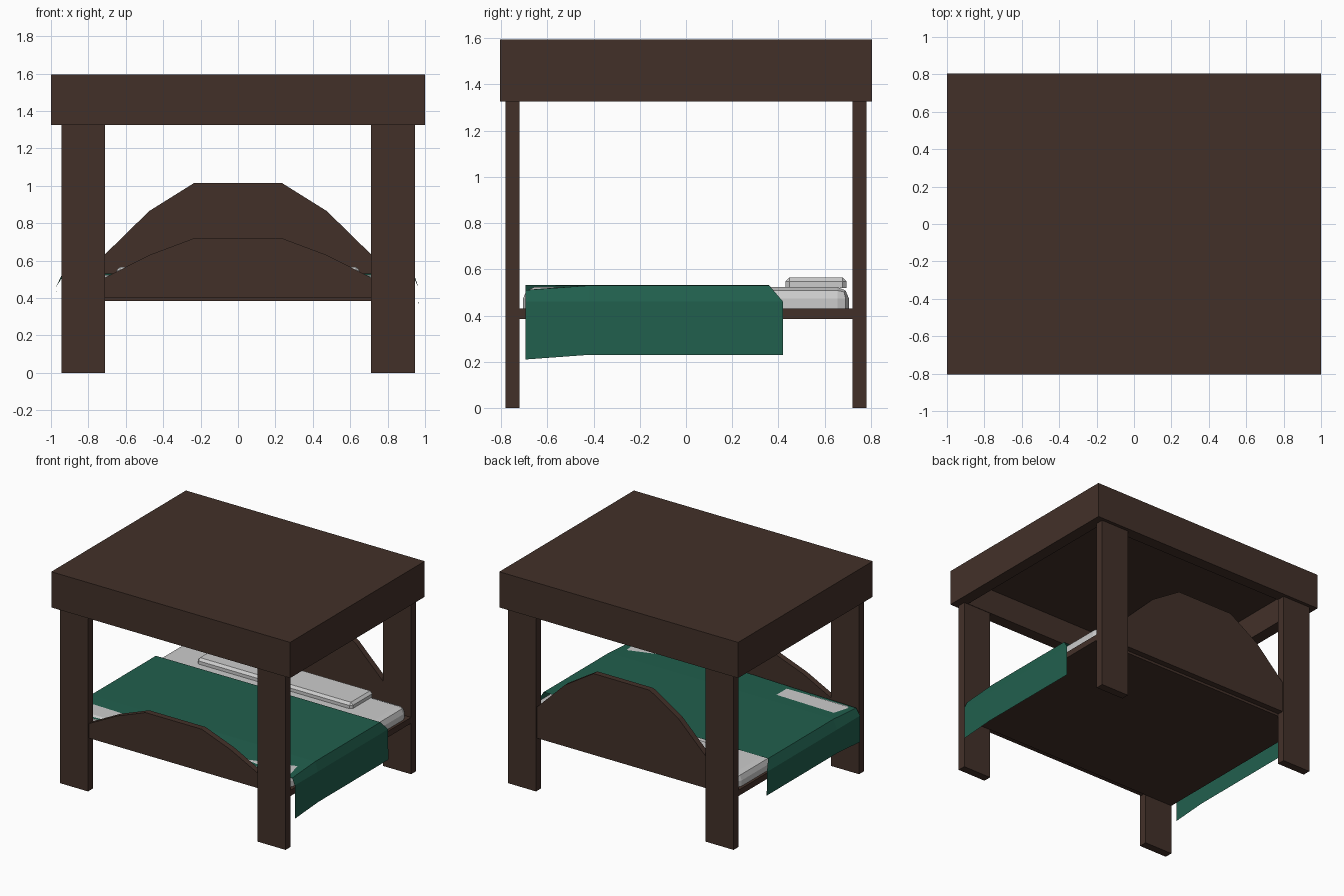
import bpy, bmesh

if "Cube" in bpy.data.objects:
    bpy.data.objects.remove(bpy.data.objects["Cube"])

def material(name, rgb):
    m = bpy.data.materials.new(name)
    m.diffuse_color = (*rgb, 1)
    m.use_nodes = True
    m.node_tree.nodes["Principled BSDF"].inputs["Base Color"].default_value = m.diffuse_color
    return m

WOOD = material("dark_wood", (0.055, 0.03, 0.022))
GREEN = material("green_cloth", (0.015, 0.115, 0.075))

def finish(name, bm, mat=None):
    bmesh.ops.recalc_face_normals(bm, faces=bm.faces)
    me = bpy.data.meshes.new(name)
    bm.to_mesh(me)
    bm.free()
    ob = bpy.data.objects.new(name, me)
    bpy.context.collection.objects.link(ob)
    if mat:
        me.materials.append(mat)
    return ob

def box_bm(x, y, z):
    bm = bmesh.new()
    bmesh.ops.create_cube(bm, size=1)
    for v in bm.verts:
        v.co = [r[0] + (c + 0.5) * (r[1] - r[0]) for c, r in zip(v.co, (x, y, z))]
    return bm

def bevel_top(bm, width, segments):
    zmin = min(v.co.z for v in bm.verts)
    edges = [e for e in bm.edges if max(v.co.z for v in e.verts) > zmin + 0.001]
    bmesh.ops.bevel(bm, geom=edges, offset=width, segments=segments,
                    profile=0.5, affect='EDGES')

# canopy: a deep slab hollowed from below
bm = box_bm((-1, 1), (-0.805, 0.805), (1.325, 1.595))
bm.normal_update()
under = min(bm.faces, key=lambda f: f.calc_center_median().z)
bmesh.ops.inset_region(bm, faces=[under], thickness=0.125)
inner = bmesh.ops.extrude_discrete_faces(bm, faces=[under])["faces"][0]
for v in inner.verts:
    v.co.z += 0.19
finish("canopy", bm, WOOD)

# four flat posts
for sx, side in ((-1, "left"), (1, "right")):
    for sy, end in ((-1, "front"), (1, "back")):
        xs = sorted((sx * 0.71, sx * 0.945))
        ys = sorted((sy * 0.72, sy * 0.78))
        finish(f"{end}_{side}_post", box_bm(xs, ys, (0, 1.325)), WOOD)

# base slab
finish("bed_base", box_bm((-0.945, 0.945), (-0.72, 0.72), (0.385, 0.43)), WOOD)

# arched end boards
def end_board(name, y0, y1, heights):
    half = list(zip((0.71, 0.475, 0.235), heights))
    outline = [(-0.71, 0.40), (0.71, 0.40)] + half + [(-x, z) for x, z in reversed(half)]
    bm = bmesh.new()
    face = bm.faces.new([bm.verts.new((x, y0, z)) for x, z in outline])
    ext = bmesh.ops.extrude_face_region(bm, geom=[face])["geom"]
    for v in ext:
        if isinstance(v, bmesh.types.BMVert):
            v.co.y = y1
    finish(name, bm, WOOD)

end_board("footboard", -0.77, -0.725, (0.51, 0.63, 0.72))
end_board("headboard", 0.725, 0.77, (0.635, 0.865, 1.015))

# mattress and pillow
bm = box_bm((-0.925, 0.925), (-0.705, 0.705), (0.43, 0.523))
bevel_top(bm, 0.05, 2)
finish("mattress", bm)
bm = box_bm((-0.65, 0.65), (0.43, 0.695), (0.52, 0.565))
bevel_top(bm, 0.018, 1)
finish("pillow", bm)

# blanket draped over both long sides
section = [(-0.97, 0.28), (-0.972, 0.46), (-0.94, 0.53), (0, 0.532),
           (0.94, 0.53), (0.963, 0.46), (0.965, 0.23)]
bm = bmesh.new()
rows = []
for i, y in enumerate((-0.695, -0.42, 0.14, 0.42)):
    row = []
    for j, (x, z) in enumerate(section):
        yy = y
        if i == 0:
            z -= 0.02 if j in (0, 2, 4, 6) else 0
        if i == 3 and 2 <= j <= 4:
            yy = 0.36
        row.append(bm.verts.new((x, yy, z)))
    rows.append(row)
for a, b in zip(rows, rows[1:]):
    for j in range(len(section) - 1):
        bm.faces.new((a[j], a[j + 1], b[j + 1], b[j]))
finish("blanket", bm, GREEN)
